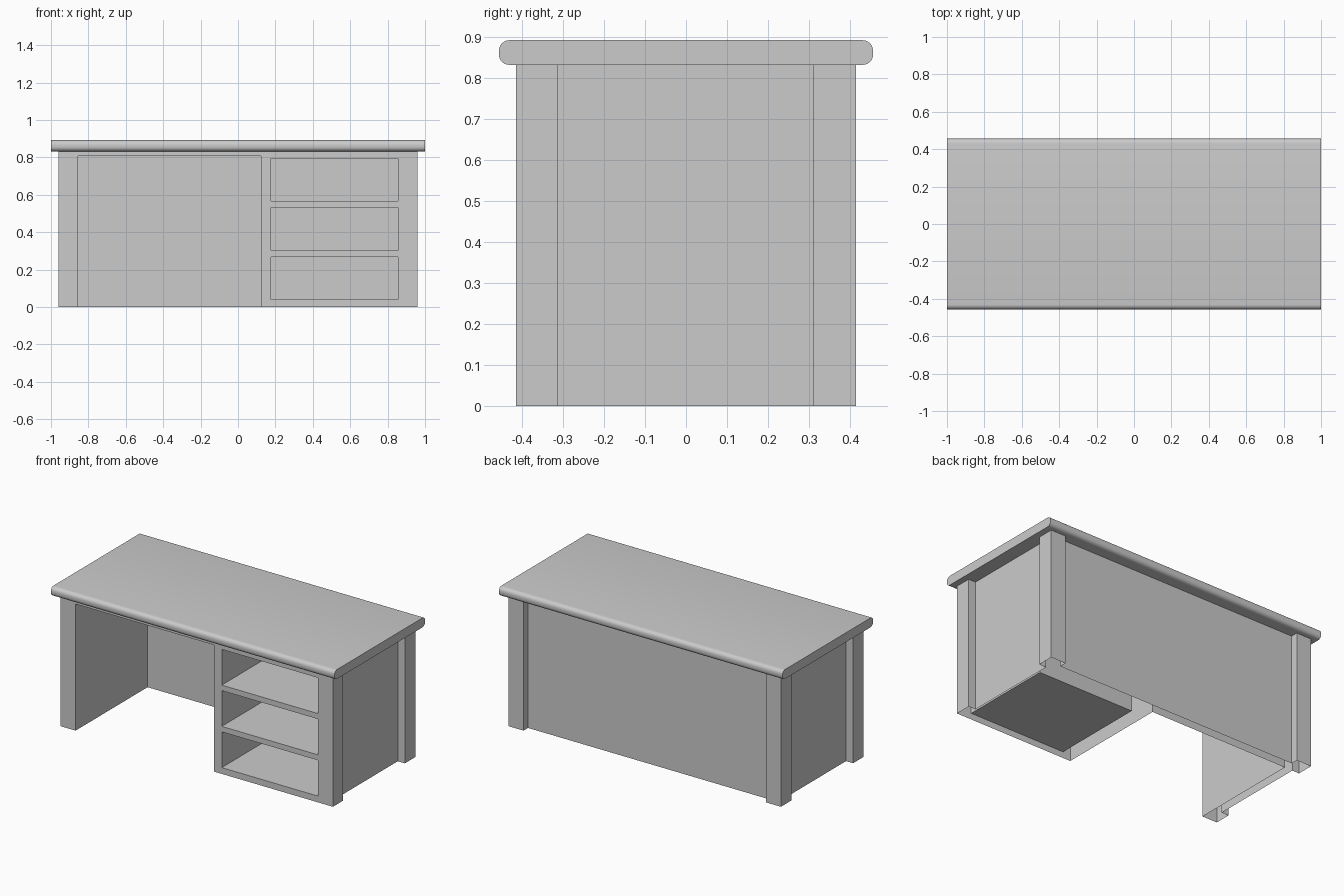
import bpy, bmesh
from mathutils import Vector

if "Cube" in bpy.data.objects:
    bpy.data.objects.remove(bpy.data.objects["Cube"])


def make_object(name, bm):
    bmesh.ops.recalc_face_normals(bm, faces=bm.faces)
    mesh = bpy.data.meshes.new(name)
    bm.to_mesh(mesh)
    bm.free()
    obj = bpy.data.objects.new(name, mesh)
    bpy.context.collection.objects.link(obj)
    return obj


def add_box(bm, lo, hi):
    lo, hi = Vector(lo), Vector(hi)
    verts = bmesh.ops.create_cube(bm, size=1)["verts"]
    for v in verts:
        v.co = (lo + hi) / 2 + v.co * (hi - lo)


def activate(obj):
    bpy.ops.object.select_all(action='DESELECT')
    obj.select_set(True)
    bpy.context.view_layer.objects.active = obj


BODY_TOP = 0.832

# Desk top: slab with its long front and back edges rounded
bm = bmesh.new()
add_box(bm, (-1, -0.456, BODY_TOP), (1, 0.456, 0.892))
long_edges = [e for e in bm.edges if abs(e.verts[0].co.x - e.verts[1].co.x) > 1]
bmesh.ops.bevel(bm, geom=long_edges, offset=0.025, segments=6, profile=0.5,
                affect='EDGES')
top = make_object("desk_top", bm)
activate(top)
bpy.ops.object.shade_smooth_by_angle()

# Body: extruded plan with corner posts and recessed side and back panels
right_half = [(0.96, -0.415), (0.96, -0.312), (0.91, -0.312), (0.91, 0.31),
              (0.96, 0.31), (0.96, 0.415), (0.855, 0.415), (0.855, 0.37)]
plan = right_half + [(-x, y) for x, y in reversed(right_half)]
bm = bmesh.new()
face = bm.faces.new([bm.verts.new((x, y, 0)) for x, y in plan])
extruded = bmesh.ops.extrude_face_region(bm, geom=[face])["geom"]
bmesh.ops.translate(bm, vec=(0, 0, BODY_TOP),
                    verts=[g for g in extruded if isinstance(g, bmesh.types.BMVert)])
body = make_object("desk_body", bm)

# Cutter: kneehole and three drawer bays
bm = bmesh.new()
add_box(bm, (-0.855, -0.6, -0.2), (0.123, 0.31, 0.807))
for i in range(3):
    z = 0.04 + 0.263 * i
    add_box(bm, (0.176, -0.6, z), (0.855, 0.19, z + 0.228))
cutter = make_object("bay_cutter", bm)
cutter.hide_render = True

mod = body.modifiers.new("bays", 'BOOLEAN')
mod.operation = 'DIFFERENCE'
mod.solver = 'EXACT'
mod.object = cutter
activate(body)
bpy.ops.object.modifier_apply(modifier=mod.name)
bpy.data.objects.remove(cutter)

# The carcass is a hollow shell: open underneath and closed by the desk top
bm = bmesh.new()
bm.from_mesh(body.data)
caps = [f for f in bm.faces
        if all(abs(v.co.z) < 1e-4 for v in f.verts)
        or all(abs(v.co.z - BODY_TOP) < 1e-4 for v in f.verts)]
bmesh.ops.delete(bm, geom=caps, context='FACES')
bm.to_mesh(body.data)
bm.free()
